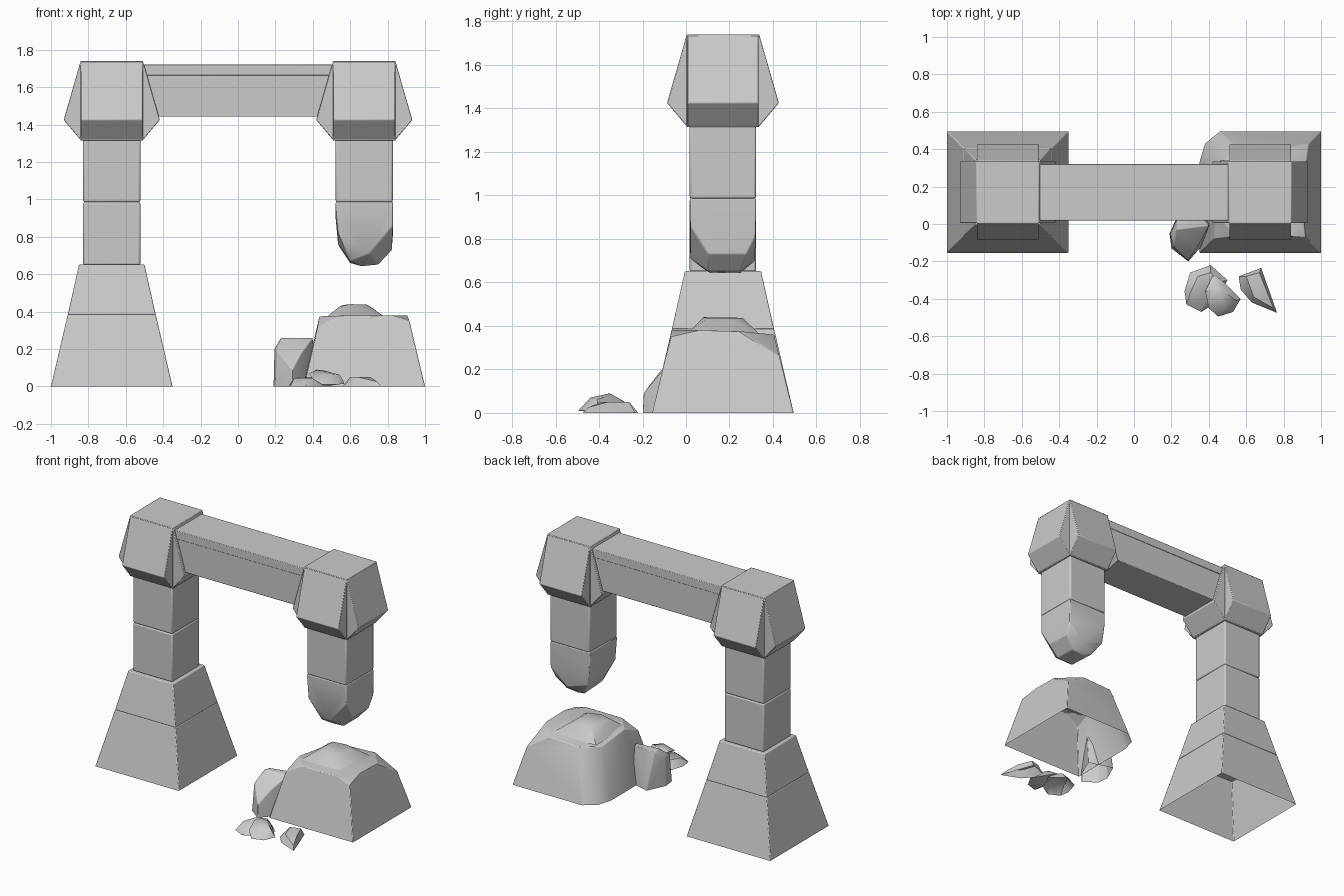
import bpy, bmesh, math
from mathutils import Vector

CX, CY = 0.675, 0.17   # pillar offset from the middle, depth centre


def finish(name, bm, bevel=0.0, angle=30):
    me = bpy.data.meshes.new(name)
    bm.to_mesh(me)
    bm.free()
    ob = bpy.data.objects.new(name, me)
    bpy.context.collection.objects.link(ob)
    if bevel:
        m = ob.modifiers.new("bevel", 'BEVEL')
        m.width, m.segments, m.limit_method = bevel, 2, 'ANGLE'
    bpy.ops.object.select_all(action='DESELECT')
    bpy.context.view_layer.objects.active = ob
    ob.select_set(True)
    bpy.ops.object.shade_smooth_by_angle(angle=math.radians(angle))
    return ob


def hull(name, pts, bevel=0.0, angle=30):
    """Convex stone through the given points; left open where it rests on the ground."""
    bm = bmesh.new()
    for p in pts:
        bm.verts.new(p)
    res = bmesh.ops.convex_hull(bm, input=bm.verts)
    loose = [g for g in set(res["geom_interior"] + res["geom_unused"])
             if isinstance(g, bmesh.types.BMVert)]
    bmesh.ops.delete(bm, geom=loose, context='VERTS')
    bmesh.ops.dissolve_limit(bm, angle_limit=0.02, verts=bm.verts, edges=bm.edges)
    bmesh.ops.recalc_face_normals(bm, faces=bm.faces)
    ground = [f for f in bm.faces if all(v.co.z < 0.001 for v in f.verts)]
    bmesh.ops.delete(bm, geom=ground, context='FACES')
    return finish(name, bm, bevel, angle)


def block(name, x, z0, z1, r0, r1, bevel=0.008):
    """Square block or frustum on the pillar axis."""
    return hull(name, [(x + sx * r, CY + sy * r, z) for r, z in ((r0, z0), (r1, z1))
                       for sx in (-1, 1) for sy in (-1, 1)], bevel)


def capital(side, x):
    """Square core with a tapered wedge on each of its four faces."""
    block(side + "_capital_core", x, 1.315, 1.74, 0.167, 0.167, 0.004)
    for i in range(4):
        d = Vector((math.cos(i * math.pi / 2), math.sin(i * math.pi / 2), 0))
        t = Vector((-d.y, d.x, 0))
        prof = ((0.15, 1.735), (0.168, 1.735), (0.257, 1.425), (0.167, 1.318), (0.15, 1.318))
        hull(f"{side}_capital_wedge_{i}",
             [Vector((x, CY, z)) + d * o + t * s * 0.164 for o, z in prof for s in (-1, 1)], 0.004)


# Left pillar, complete
block("left_plinth", -CX, 0, 0.386, 0.325, 0.235, 0.005)
block("left_plinth_upper", -CX, 0.384, 0.652, 0.235, 0.175, 0.005)
block("left_column_lower", -CX, 0.648, 0.987, 0.153, 0.153, 0.01)
block("left_column_upper", -CX, 0.985, 1.325, 0.153, 0.153, 0.01)
capital("left", -CX)

# Right pillar, broken and hanging
block("right_column_upper", CX, 0.985, 1.325, 0.153, 0.153, 0.01)
capital("right", CX)
hull("right_broken_end", [
    (.522, .018, .987), (.828, .018, .987), (.828, .322, .987), (.522, .322, .987),
    (.522, .03, .90), (.522, .32, .90), (.828, .02, .86), (.828, .32, .81),
    (.535, .018, .82), (.54, .315, .75), (.535, .12, .76), (.822, .10, .73), (.82, .28, .73),
    (.60, .07, .67), (.60, .27, .66), (.66, .11, .643), (.66, .25, .643),
    (.75, .10, .652), (.75, .25, .652), (.70, .02, .71), (.70, .317, .70)], 0.006, 35)

# Lintel: slightly inset body with a cap strip
for name, z0, z1, r in (("lintel_body", 1.442, 1.668, 0.146), ("lintel_cap", 1.662, 1.72, 0.151)):
    hull(name, [(sx * 0.53, CY + sy * r, z) for sx in (-1, 1) for sy in (-1, 1)
                for z in (z0, z1)], 0.004)

# Broken right plinth with chipped corners
hull("right_plinth_stump", [
    (.35, -.155, 0), (1, -.155, 0), (1, .495, 0), (.46, .495, 0), (.38, .43, 0), (.35, .33, 0),
    (.425, -.08, .315), (.435, .06, .375), (.54, -.065, .378),
    (.917, -.072, .35), (.82, -.065, .38), (.905, .06, .38),
    (.907, .25, .375), (.935, .43, .26),
    (.78, .405, .36), (.55, .405, .35), (.44, .30, .345)], 0.004, 40)
hull("stump_mound", [
    (.46, .0, .36), (.80, .0, .36), (.80, .34, .36), (.46, .34, .36),
    (.54, .09, .425), (.60, .08, .44), (.69, .10, .437), (.71, .22, .425),
    (.66, .26, .437), (.56, .25, .435)], 0, 40)

# Leaning chunk beside the stump
hull("leaning_chunk", [
    (.19, -.05, 0), (.20, -.13, 0), (.29, -.20, 0), (.36, -.12, 0), (.42, .03, 0), (.25, .08, 0),
    (.195, -.05, .20), (.21, -.12, .19), (.29, -.195, .09), (.34, -.12, .18),
    (.23, -.03, .26), (.40, -.01, .26), (.36, .03, .26), (.23, .02, .25)], 0.004, 40)

# Loose debris
hull("debris_a", [
    (.27, -.36, 0), (.30, -.26, 0), (.41, -.22, 0), (.50, -.30, 0), (.44, -.42, 0),
    (.36, -.47, 0), (.28, -.43, 0), (.30, -.37, .045), (.34, -.28, .05), (.41, -.26, .05),
    (.45, -.31, .045), (.38, -.42, .045)], 0, 40)
hull("debris_b", [
    (.38, -.36, .07), (.42, -.28, .05), (.46, -.29, .04), (.57, -.40, .015), (.53, -.47, .01),
    (.45, -.495, .01), (.40, -.45, .04), (.42, -.35, .09), (.46, -.34, .085), (.545, -.41, .062),
    (.48, -.44, .07), (.46, -.40, .0)], 0, 40)
hull("debris_c", [
    (.56, -.28, 0), (.57, -.35, 0), (.68, -.235, 0), (.765, -.475, 0), (.63, -.42, 0),
    (.60, -.28, .05), (.67, -.26, .05), (.745, -.45, .025), (.64, -.39, .05), (.71, -.36, .05)],
    0, 40)
